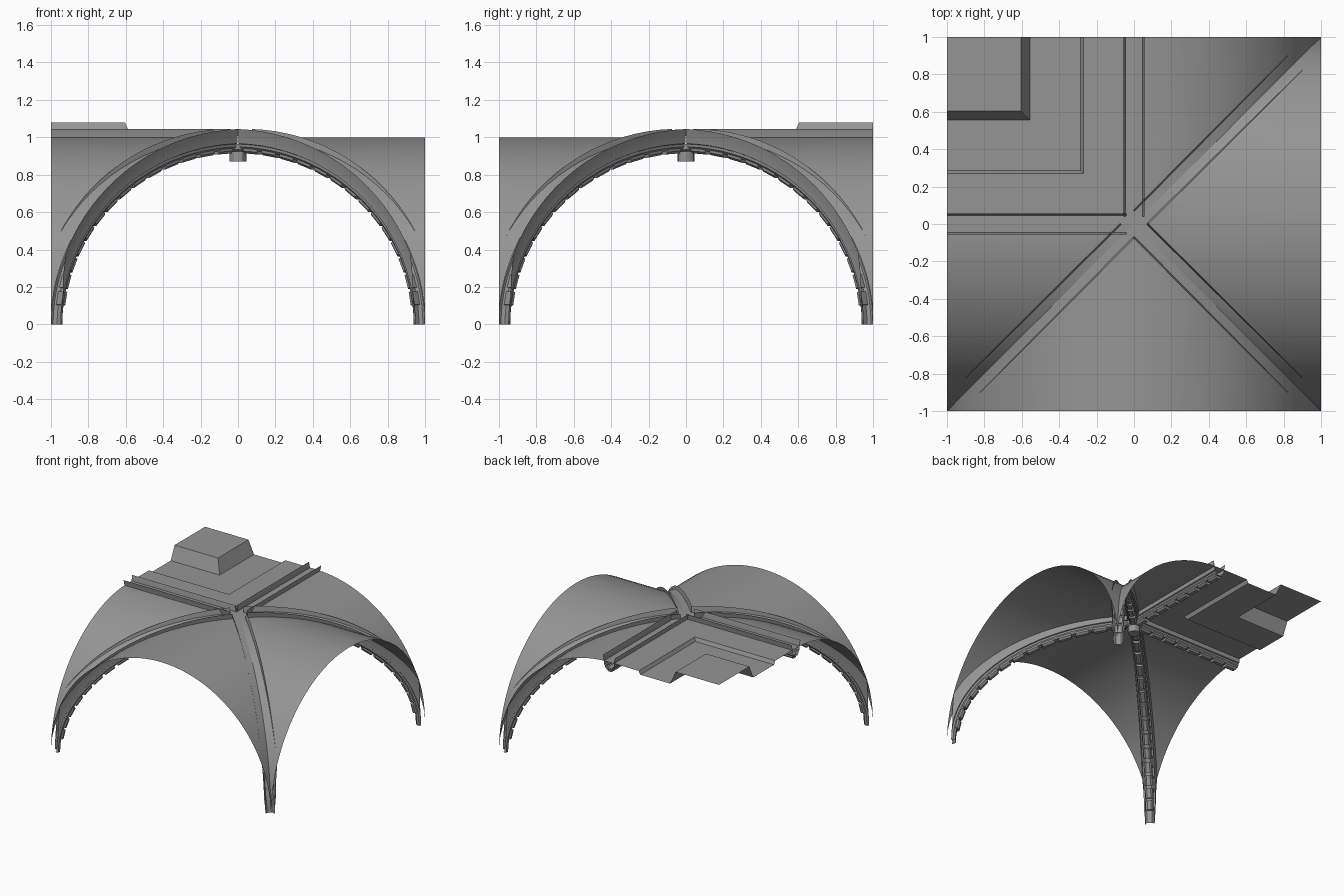
import bpy, bmesh, math
from mathutils import Vector

if "Cube" in bpy.data.objects:
    bpy.data.objects.remove(bpy.data.objects["Cube"])

UP = Vector((0, 0, 1))
# half cross-sections: (sideways, outward); ribs are open-topped troughs
RIB = [(0.056, 0.045), (0.046, 0.0), (0.044, -0.033), (0.034, -0.036),
       (0.034, -0.05), (0.02, -0.066)]
LEAF = [(0.028, -0.058), (0.028, -0.072), (0.014, -0.085)]

stone = bpy.data.materials.new("stone")
stone.diffuse_color = (0.3, 0.3, 0.3, 1)
stone.use_nodes = True
stone.node_tree.nodes["Principled BSDF"].inputs["Base Color"].default_value = stone.diffuse_color


def finish(name, bm, smooth=0):
    bmesh.ops.remove_doubles(bm, verts=bm.verts, dist=1e-5)
    me = bpy.data.meshes.new(name)
    bm.to_mesh(me)
    bm.free()
    me.materials.append(stone)
    ob = bpy.data.objects.new(name, me)
    bpy.context.collection.objects.link(ob)
    if smooth:
        bpy.ops.object.select_all(action='DESELECT')
        ob.select_set(True)
        bpy.context.view_layer.objects.active = ob
        bpy.ops.object.shade_smooth_by_angle(angle=math.radians(smooth))


def sweep(bm, path, half, u0, u1, n, closed):
    """Sweep a mirrored section along path(u) -> position, outward, sideways."""
    sec = half + [(-s, h) for s, h in reversed(half)]
    rings = []
    for i in range(n + 1):
        p, out, side = path(u0 + (u1 - u0) * i / n)
        rings.append([bm.verts.new(p + side * s + out * h) for s, h in sec])
    k = len(sec)
    for a, b in zip(rings, rings[1:]):
        for j in range(k if closed else k - 1):
            bm.faces.new((a[j], b[j], b[(j + 1) % k], a[(j + 1) % k]))
    if closed:
        bm.faces.new(rings[0])
        bm.faces.new(rings[-1][::-1])


def arch(dx, dy):
    """Quarter ellipse from the corner (dx, dy) up to the crown."""
    d = Vector((dx, dy, 0)).normalized()

    def f(u):
        p = d * math.sqrt(2) * math.cos(u) + UP * math.sin(u)
        out = (d * math.cos(u) / math.sqrt(2) + UP * math.sin(u)).normalized()
        return p, out, UP.cross(d)
    return f


def beam(dx, dy):
    """Straight crown beam from the bay edge to the crossing."""
    d = Vector((dx, dy, 0))
    return lambda u: (d * (1 - u) + UP, UP, UP.cross(d))


def clip_to_bay(bm):
    for co, no in (((1, 0, 0), (1, 0, 0)), ((-1, 0, 0), (-1, 0, 0)),
                   ((0, 1, 0), (0, 1, 0)), ((0, -1, 0), (0, -1, 0)),
                   ((0, 0, 0), (0, 0, -1))):
        geom = bm.verts[:] + bm.edges[:] + bm.faces[:]
        bmesh.ops.bisect_plane(bm, geom=geom, plane_co=co, plane_no=no,
                               clear_outer=True)


# ribs and hanging leaves: three arched ribs and two straight beams
Q = math.pi / 2 - 0.035
for name, path, u1, n, leaves in (
        ("front_left_rib", arch(-1, -1), Q, 24, 15),
        ("front_right_rib", arch(1, -1), Q, 24, 15),
        ("back_right_rib", arch(1, 1), Q, 24, 15),
        ("left_beam", beam(-1, 0), 0.96, 1, 8),
        ("back_beam", beam(0, 1), 0.96, 1, 8)):
    bm = bmesh.new()
    sweep(bm, path, RIB, 0, u1, n, False)
    clip_to_bay(bm)
    finish(name, bm, 25)
    bm = bmesh.new()
    step = u1 / leaves
    for i in range(0 if n == 1 else 1, leaves):
        a = i * step
        sweep(bm, path, LEAF, a + 0.12 * step, a + 0.88 * step, 1, True)
    clip_to_bay(bm)
    finish(name + "_leaves", bm)

# vault webs: barrel cells between diagonal and bay edge
N = 48
for name, turn, a0, a1 in (("front_web", 0, 0, math.pi),
                           ("right_web", 1, 0, math.pi),
                           ("back_web", 2, math.pi / 2, math.pi),
                           ("left_web", 3, 0, math.pi / 2)):
    bm = bmesh.new()
    c, s = ((1, 0), (0, 1), (-1, 0), (0, -1))[turn]
    n = round(N * (a1 - a0) / math.pi)
    rows = []
    for i in range(n + 1):
        a = a0 + (a1 - a0) * i / n
        x, z = math.cos(a), math.sin(a)
        rows.append([bm.verts.new((x * c - y * s, x * s + y * c, z))
                     for y in (-abs(x), -1)])
    for (p, q), (r, t) in zip(rows, rows[1:]):
        bm.faces.new((p, q, t, r))
    finish(name, bm, 30)

# flat stepped ceiling in the back left quarter
bm = bmesh.new()
levels = [(0, 1.0), (0.27, 1.0), (0.285, 0.972), (0.555, 0.972), (0.605, 1.08)]
lines = [[bm.verts.new(p) for p in ((-k, 1, z), (-k, k, z), (-1, k, z))]
         for k, z in levels]
for a, b in zip(lines, lines[1:]):
    for j in (0, 1):
        bm.faces.new((a[j], b[j], b[j + 1], a[j + 1]))
bm.faces.new(lines[-1] + [bm.verts.new((-1, 1, 1.08))])
bmesh.ops.recalc_face_normals(bm, faces=bm.faces)
if sum(f.normal.z for f in bm.faces) < 0:
    bmesh.ops.reverse_faces(bm, faces=bm.faces)
finish("coffered_ceiling", bm)

# central boss hanging at the crossing
bm = bmesh.new()
rings = [[bm.verts.new((r * math.cos(i * math.pi / 6), r * math.sin(i * math.pi / 6), z))
          for i in range(12)]
         for r, z in ((0.045, 0.87), (0.045, 0.925), (0.06, 0.935), (0.06, 0.965))]
for a, b in zip(rings, rings[1:]):
    for i in range(12):
        j = (i + 1) % 12
        bm.faces.new((a[i], a[j], b[j], b[i]))
bm.faces.new(rings[0][::-1])
bm.faces.new(rings[-1])
finish("boss", bm, 30)
